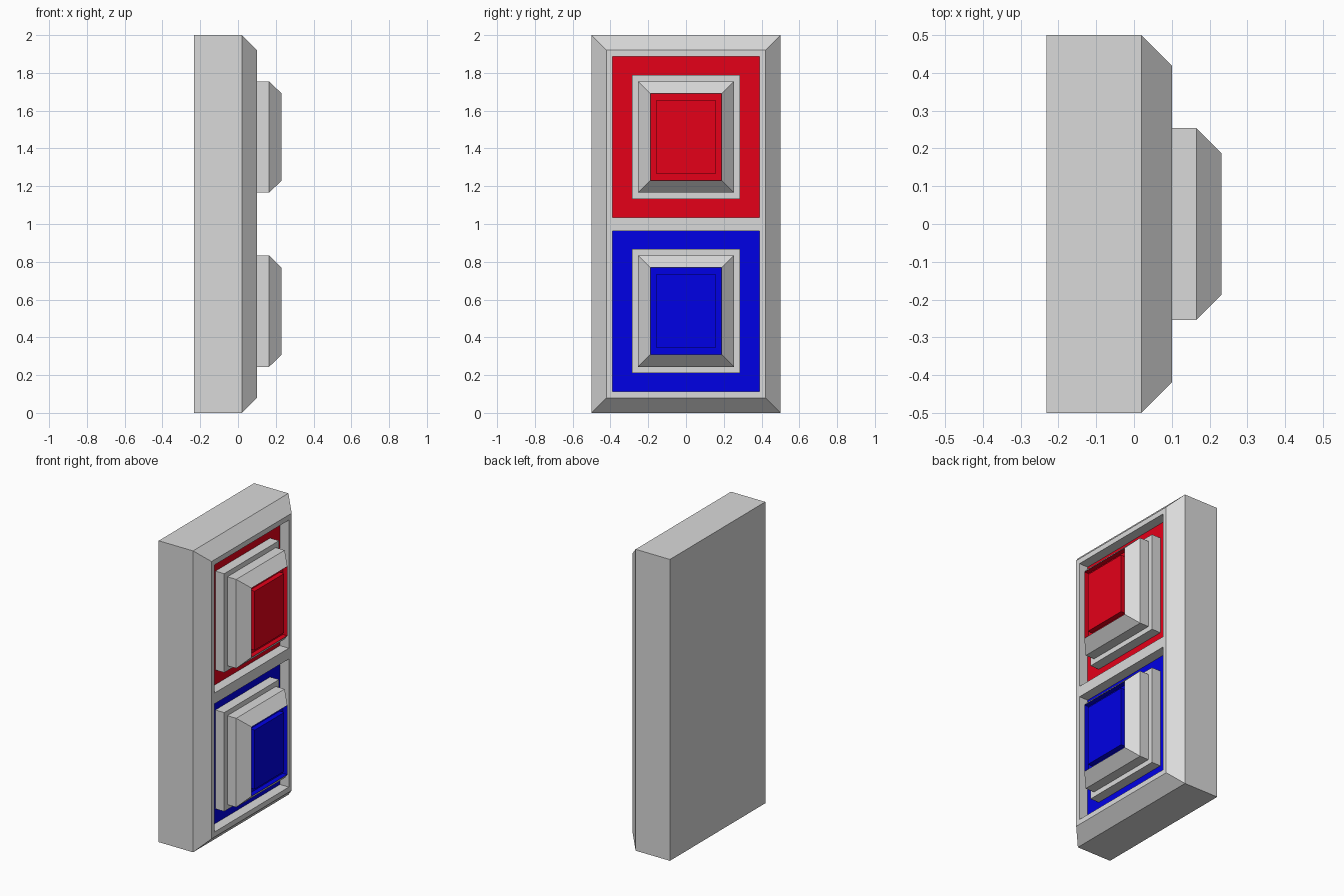
import bpy, bmesh

if "Cube" in bpy.data.objects:
    bpy.data.objects.remove(bpy.data.objects["Cube"])


def material(name, rgb):
    m = bpy.data.materials.new(name)
    m.diffuse_color = (*rgb, 1)
    m.use_nodes = True
    m.node_tree.nodes["Principled BSDF"].inputs["Base Color"].default_value = m.diffuse_color
    return m


GREY = material("grey casing", (0.70, 0.70, 0.70))
RED = material("red", (0.78, 0.0, 0.0095))
BLUE = material("blue", (0.0, 0.0, 0.78))


def finish(bm, name, mats):
    bmesh.ops.remove_doubles(bm, verts=bm.verts, dist=1e-5)
    mesh = bpy.data.meshes.new(name)
    bm.to_mesh(mesh)
    bm.free()
    for m in mats:
        mesh.materials.append(m)
    obj = bpy.data.objects.new(name, mesh)
    bpy.context.collection.objects.link(obj)
    return obj


def loft(bm, rings, zc, coloured=()):
    """Join rectangles (x, half y, half z) in order, from back to front."""
    loops = []
    for x, hy, hz in rings:
        loops.append([bm.verts.new((x, sy * hy, zc + sz * hz))
                      for sy, sz in ((-1, -1), (1, -1), (1, 1), (-1, 1))])
    for k in range(len(loops) - 1):
        a, b = loops[k], loops[k + 1]
        for i in range(4):
            j = (i + 1) % 4
            f = bm.faces.new((a[i], a[j], b[j], b[i]))
            f.material_index = 1 if k in coloured else 0
    return loops


# Casing: back, sides and chamfered front edge
bm = bmesh.new()
loops = loft(bm, [(-0.232, 0.5, 1.0), (0.02, 0.5, 1.0), (0.1, 0.42, 0.92)], 1.0)
bm.faces.new(loops[0][::-1])

# Casing front: a lattice with two openings
HALF = 0.425
UPPER, LOWER = 1.4605, 0.539
ys = (-0.42, -0.39, 0.39, 0.42)
zs = (0.08, LOWER - HALF, LOWER + HALF, UPPER - HALF, UPPER + HALF, 1.92)
for i in range(3):
    for j in range(5):
        if i == 1 and j in (1, 3):
            continue
        bm.faces.new([bm.verts.new((0.1, ys[a], zs[b])) for a, b in
                      ((i, j), (i + 1, j), (i + 1, j + 1), (i, j + 1))])
finish(bm, "casing", [GREY])

# Coloured channel, raised surround, push button, and grooved coloured cap
RINGS = [(0.1, 0.39, HALF), (0.035, 0.39, HALF),
         (0.035, 0.287, 0.328), (0.1, 0.287, 0.328),
         (0.1, 0.254, 0.295), (0.165, 0.254, 0.295),
         (0.231, 0.188, 0.23), (0.198, 0.188, 0.23),
         (0.198, 0.155, 0.196), (0.231, 0.155, 0.196)]
for name, zc, mat in (("upper_button", UPPER, RED), ("lower_button", LOWER, BLUE)):
    bm = bmesh.new()
    loops = loft(bm, RINGS, zc, coloured=(1, 6, 7, 8))
    cap = bm.faces.new(loops[-1])
    cap.material_index = 1
    finish(bm, name, [GREY, mat])
